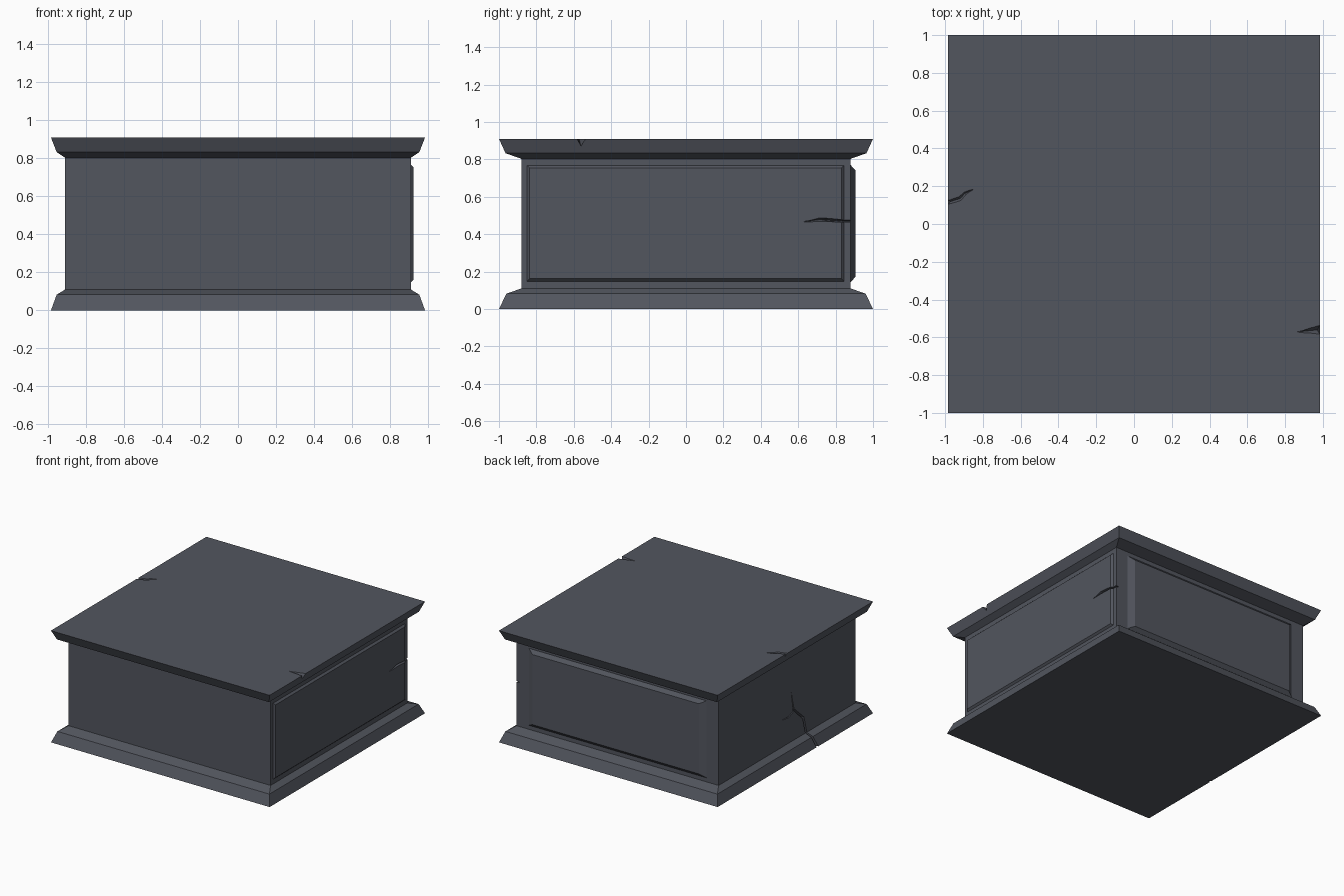
import bpy, bmesh
from mathutils import Vector

if "Cube" in bpy.data.objects:
    bpy.data.objects.remove(bpy.data.objects["Cube"])

slate = bpy.data.materials.new("dark slate stone")
slate.diffuse_color = (0.085, 0.092, 0.113, 1)
slate.use_nodes = True
slate.node_tree.nodes["Principled BSDF"].inputs["Base Color"].default_value = slate.diffuse_color


def loft(name, sections):
    """Closed solid through a row of equal-sided cross-sections."""
    bm = bmesh.new()
    rings = [[bm.verts.new(p) for p in s] for s in sections]
    n = len(rings[0])
    for a, b in zip(rings, rings[1:]):
        for i in range(n):
            j = (i + 1) % n
            bm.faces.new((a[i], a[j], b[j], b[i]))
    bm.faces.new(rings[0])
    bm.faces.new(rings[-1])
    bmesh.ops.recalc_face_normals(bm, faces=bm.faces)
    mesh = bpy.data.meshes.new(name)
    bm.to_mesh(mesh)
    bm.free()
    mesh.materials.append(slate)
    ob = bpy.data.objects.new(name, mesh)
    bpy.context.collection.objects.link(ob)
    return ob


def rect(u0, u1, v0, v1, put):
    return [put(u, v) for u, v in ((u0, v0), (u1, v0), (u1, v1), (u0, v1))]


def crack(name, normal, points):
    """V-shaped groove cutter: points are (position, half width, depth)."""
    normal = Vector(normal)
    pos = [Vector(p[0]) for p in points]
    sections = []
    for i, (_, w, d) in enumerate(points):
        along = pos[min(i + 1, len(pos) - 1)] - pos[max(i - 1, 0)]
        side = along.cross(normal).normalized()
        e = 0.015
        half = side * w * (d + e) / d
        up = pos[i] + normal * e
        sections.append([up + half, up - half, pos[i] - normal * d])
    ob = loft(name, sections)
    ob.hide_render = True
    return ob


def carve(target, cutters):
    bpy.context.view_layer.objects.active = target
    for c in cutters:
        m = target.modifiers.new(c.name, 'BOOLEAN')
        m.operation = 'DIFFERENCE'
        m.solver = 'EXACT'
        m.object = c
        bpy.ops.object.modifier_apply(modifier=m.name)


# Pedestal block with flared base and cap mouldings
profile = [(0.985, 1.0, 0), (0.955, 0.96, 0.082), (0.91, 0.88, 0.11),
           (0.91, 0.88, 0.803), (0.955, 0.965, 0.833), (0.985, 1.0, 0.91)]
pedestal = loft("pedestal", [rect(-x, x, -y, y, lambda u, v: (u, v, z))
                             for x, y, z in profile])


# Raised bevelled panels on the right and back sides
def panel(name, u0, u1, v0, v1, bu, bv, base, height, put):
    steps = [(0, 0, base - 0.008), (0, 0, base), (bu, bv, base + height)]
    return loft(name, [rect(u0 + a, u1 - a, v0 + b, v1 - b,
                            lambda u, v: put(u, v, d)) for a, b, d in steps])


right_panel = panel("right_panel", -0.85, 0.845, 0.148, 0.768, 0.014, 0.014,
                    0.91, 0.015, lambda u, v, d: (d, u, v))
back_panel = panel("back_panel", -0.80, 0.80, 0.143, 0.77, 0.05, 0.028,
                   0.88, 0.025, lambda u, v, d: (u, d, v))

# Cracks in the top, right side and left side
top_left = crack("top_left_crack", (0, 0, 1), [
    ((-1.0, 0.11, 0.91), 0.010, 0.03), ((-0.92, 0.135, 0.91), 0.011, 0.025),
    ((-0.895, 0.162, 0.91), 0.008, 0.02), ((-0.85, 0.183, 0.91), 0.001, 0.006)])
top_right = crack("top_right_crack", (0, 0, 1), [
    ((1.0, -0.558, 0.91), 0.026, 0.046), ((0.935, -0.564, 0.91), 0.014, 0.03),
    ((0.865, -0.571, 0.91), 0.001, 0.006)])
right_side = crack("right_side_crack", (1, 0, 0), [
    ((0.924, 0.90, 0.470), 0.009, 0.045), ((0.924, 0.84, 0.470), 0.007, 0.04),
    ((0.924, 0.715, 0.478), 0.009, 0.03), ((0.924, 0.63, 0.467), 0.001, 0.01)])
left_main = crack("left_side_crack", (-1, 0, 0), [
    ((-0.91, -0.055, 0.51), 0.001, 0.006), ((-0.91, -0.085, 0.36), 0.007, 0.02),
    ((-0.91, -0.21, 0.245), 0.009, 0.025), ((-0.91, -0.245, 0.115), 0.009, 0.03),
    ((-0.955, -0.26, 0.082), 0.009, 0.03), ((-0.987, -0.288, -0.01), 0.010, 0.03)])
left_branch = crack("left_branch_crack", (-1, 0, 0), [
    ((-0.91, 0.06, 0.33), 0.001, 0.006), ((-0.91, -0.02, 0.322), 0.005, 0.015),
    ((-0.91, -0.092, 0.352), 0.005, 0.015)])

cutters = [top_left, top_right, right_side, left_main, left_branch]
carve(pedestal, cutters)
carve(right_panel, [right_side])
for c in cutters:
    bpy.data.objects.remove(c)
